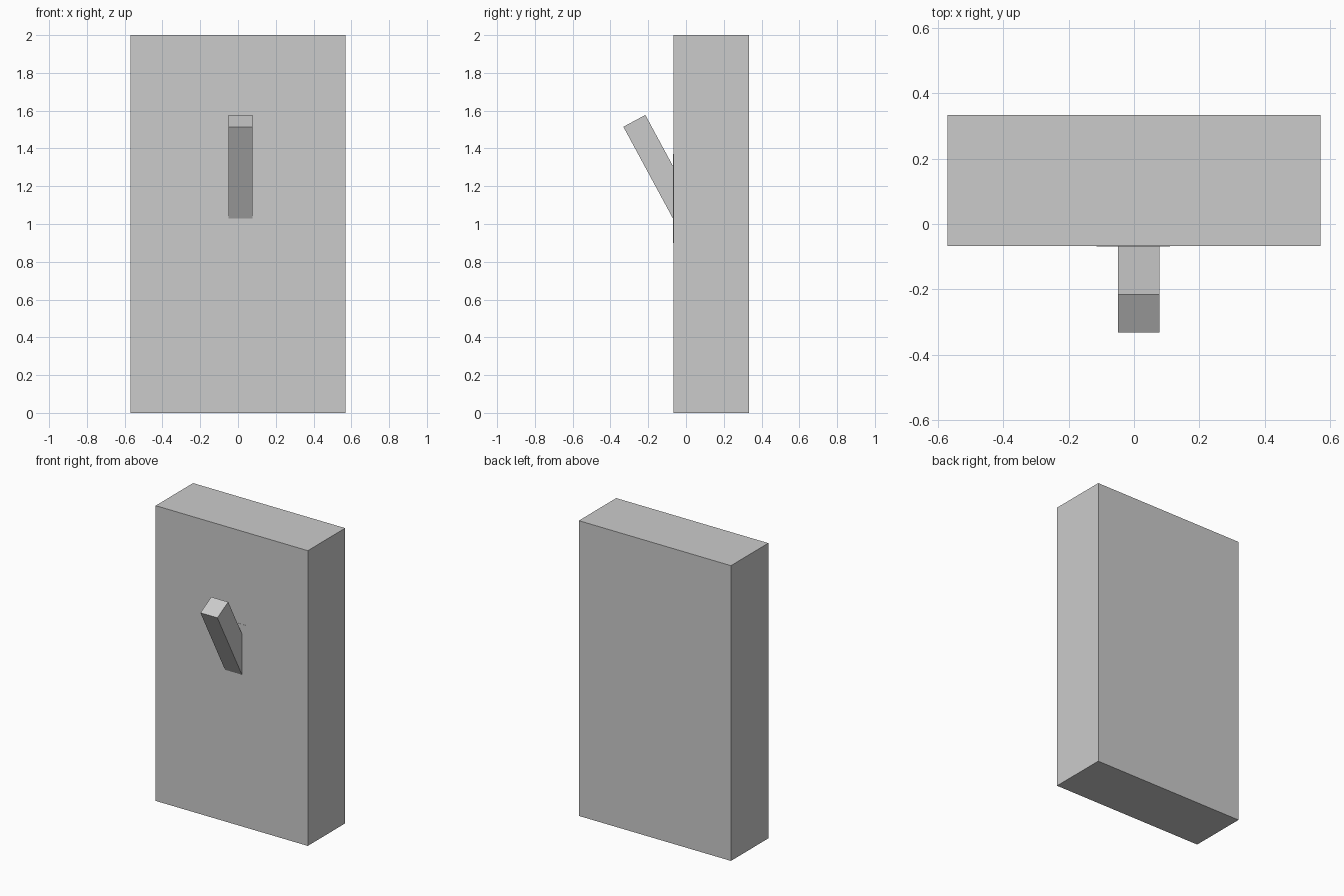
import bpy
import math
from mathutils import Matrix, Vector

if "Cube" in bpy.data.objects:
    bpy.data.objects.remove(bpy.data.objects["Cube"])


def box(name, size, centre, tilt=0.0):
    bpy.ops.mesh.primitive_cube_add(size=1)
    obj = bpy.context.object
    obj.name = name
    obj.data.transform(
        Matrix.Translation(Vector(centre))
        @ Matrix.Rotation(tilt, 4, 'X')
        @ Matrix.Diagonal((*size, 1)))
    return obj


# Main housing slab
box("housing", (1.14, 0.40, 2.0), (0, 0.133, 1.0))

# Slot plate, almost flush with the housing front
box("slot_plate", (0.225, 0.02, 0.47), (-0.002, -0.0585, 1.135))

# Tilted lever, its lower end buried in the housing
tilt = math.radians(28.4)
length = 0.72
top_centre = Vector((0.014, -0.2735, 1.546))
axis = Vector((0, -math.sin(tilt), math.cos(tilt)))
box("lever", (0.127, 0.132, length), top_centre - axis * length / 2, tilt)
